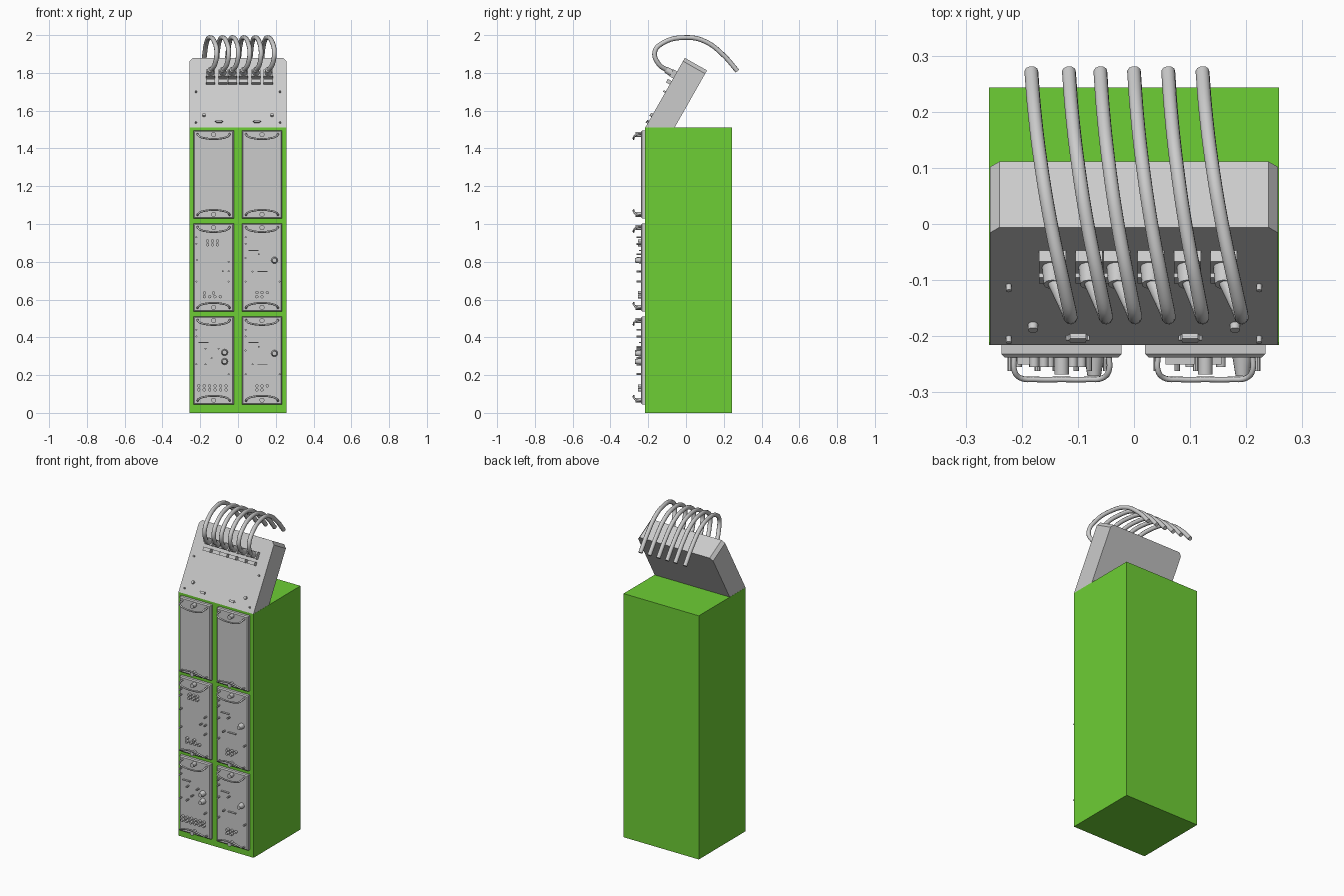
import bpy, bmesh, math
from mathutils import Vector, Matrix

if "Cube" in bpy.data.objects:
    bpy.data.objects.remove(bpy.data.objects["Cube"])


def material(name, rgb):
    m = bpy.data.materials.new(name)
    m.diffuse_color = (*rgb, 1)
    m.use_nodes = True
    m.node_tree.nodes["Principled BSDF"].inputs["Base Color"].default_value = m.diffuse_color
    return m


GREEN = material("cabinet green", (0.155, 0.62, 0.035))
GREY = material("light grey", (0.60, 0.60, 0.60))


def finish(name, bm, mat, matrix=None, smooth=False):
    bmesh.ops.recalc_face_normals(bm, faces=bm.faces)
    me = bpy.data.meshes.new(name)
    bm.to_mesh(me)
    bm.free()
    me.materials.append(mat)
    ob = bpy.data.objects.new(name, me)
    bpy.context.collection.objects.link(ob)
    if matrix:
        ob.matrix_world = matrix
    if smooth:
        bpy.context.view_layer.objects.active = ob
        bpy.ops.object.select_all(action='DESELECT')
        ob.select_set(True)
        bpy.ops.object.shade_smooth_by_angle(angle=math.radians(35))
    return ob


def add_box(bm, lo, hi):
    lo, hi = Vector(lo), Vector(hi)
    m = Matrix.Translation((lo + hi) / 2) @ Matrix.Diagonal((*(hi - lo), 1))
    return bmesh.ops.create_cube(bm, size=1, matrix=m)["verts"]


def add_peg(bm, x, z, y0, y1, r0, r1=None, sides=12):
    # round peg sticking out along -y from y0 to y1
    m = Matrix.Translation((x, (y0 + y1) / 2, z)) @ Matrix.Rotation(math.pi / 2, 4, 'X')
    bmesh.ops.create_cone(bm, cap_ends=True, segments=sides, radius1=r0,
                          radius2=r0 if r1 is None else r1, depth=abs(y1 - y0), matrix=m)


def tube(name, points, radius, mat, sides=3):
    cu = bpy.data.curves.new(name, 'CURVE')
    cu.dimensions = '3D'
    cu.bevel_depth = radius
    cu.bevel_resolution = sides
    cu.resolution_u = 6
    cu.use_fill_caps = True
    sp = cu.splines.new('BEZIER')
    sp.bezier_points.add(len(points) - 1)
    for bp, p in zip(sp.bezier_points, points):
        bp.co = p
        bp.handle_left_type = bp.handle_right_type = 'AUTO'
    cu.materials.append(mat)
    ob = bpy.data.objects.new(name, cu)
    bpy.context.collection.objects.link(ob)
    bpy.ops.object.select_all(action='DESELECT')
    bpy.context.view_layer.objects.active = ob
    ob.select_set(True)
    bpy.ops.object.convert(target='MESH')
    bpy.ops.object.shade_smooth_by_angle(angle=math.radians(50))


# cabinet body
bm = bmesh.new()
add_box(bm, (-0.258, -0.216, 0), (0.258, 0.243, 1.51))
finish("cabinet_body", bm, GREEN)

# front panels, two columns by three rows, with handles and screws
FRONT = -0.238
COLS = {"left": -0.129, "right": 0.127}
ROWS = {"lower": 0.045, "middle": 0.537, "upper": 1.029}
H = 0.466
for side, cx in COLS.items():
    for row, z0 in ROWS.items():
        bm = bmesh.new()
        add_box(bm, (cx - 0.107, FRONT, z0), (cx + 0.107, -0.21, z0 + H))
        edges = [e for e in bm.edges if sum(v.co.y < -0.23 for v in e.verts) == 2]
        bmesh.ops.bevel(bm, geom=edges, offset=0.006, segments=1, affect='EDGES')
        finish(f"panel_{row}_{side}", bm, GREY)
        for end, zc, s in (("top", z0 + H - 0.022, 1), ("bottom", z0 + 0.022, -1)):
            bm = bmesh.new()
            add_peg(bm, cx, zc, -0.23, -0.268, 0.013, sides=16)
            finish(f"screw_{row}_{side}_{end}", bm, GREY, smooth=True)
            half = [(0.084, -0.232, 0.004), (0.084, -0.262, 0.0), (0.074, -0.274, -0.010),
                    (0.045, -0.277, -0.019)]
            path = ([(cx - a, y, zc + s * h) for a, y, h in half]
                    + [(cx, -0.277, zc - s * 0.023)]
                    + [(cx + a, y, zc + s * h) for a, y, h in reversed(half)])
            tube(f"handle_{row}_{side}_{end}", path, 0.005, GREY, 2)

# panel controls: (buttons, small pins, cone knobs, thin shelves) in x, z
grid = lambda xs, zs: [(x, z) for x in xs for z in zs]
lamps_r = [0.10, 0.127, 0.155]
CONTROLS = {
    "middle_left": (grid([-0.161, -0.135, -0.109], [0.91, 0.89])
                    + [(-0.178, 0.635), (-0.130, 0.635)]
                    + grid([-0.178, -0.15, -0.122, -0.094], [0.615]),
                    [(-0.22, 0.93), (-0.22, 0.895), (-0.217, 0.81), (-0.22, 0.695),
                     (-0.05, 0.80), (-0.05, 0.75), (-0.05, 0.695), (-0.08, 0.75)], [], []),
    "middle_right": (grid(lamps_r, [0.637]) + grid(lamps_r[:2], [0.615]),
                     [(0.04, 0.93), (0.04, 0.895), (0.04, 0.82), (0.077, 0.748),
                      (0.22, 0.695), (0.04, 0.695), (0.11, 0.84)],
                     [(0.193, 0.808)], [(0.082, 0.86), (0.13, 0.748)]),
    "lower_left": (grid([-0.208 + 0.029 * i for i in range(6)], [0.143, 0.122]),
                   [(-0.22, 0.44), (-0.22, 0.405), (-0.172, 0.34), (-0.103, 0.34),
                    (-0.22, 0.257), (-0.172, 0.257), (-0.14, 0.29), (-0.05, 0.205)],
                   [(-0.071, 0.32), (-0.071, 0.272)], [(-0.182, 0.372)]),
    "lower_right": (grid(lamps_r, [0.143]) + grid(lamps_r[:2], [0.122]),
                    [(0.04, 0.44), (0.04, 0.405), (0.04, 0.33), (0.077, 0.257),
                     (0.22, 0.205), (0.04, 0.205), (0.11, 0.35)],
                    [(0.193, 0.315)], [(0.082, 0.372), (0.13, 0.257)]),
}
for name, (buttons, pins, knobs, shelves) in CONTROLS.items():
    bm = bmesh.new()
    for x, z in buttons:
        add_peg(bm, x, z, -0.235, -0.255, 0.0085)
    for x, z in pins:
        add_peg(bm, x, z, -0.235, -0.262, 0.005, sides=8)
    for x, z in knobs:
        add_peg(bm, x, z, -0.235, -0.271, 0.018, 0.012, sides=16)
    for x, z in shelves:
        add_box(bm, (x - 0.026, -0.25, z - 0.002), (x + 0.026, -0.235, z + 0.002))
    finish(f"controls_{name}", bm, GREY, smooth=True)

# tilted head box: local x across, y into the box, z up along its front face
HEAD = Matrix.Translation((0, -0.216, 1.51)) @ Matrix.Rotation(math.radians(-29.6), 4, 'X')
bm = bmesh.new()
outline = [(-0.257, 0), (0.257, 0), (0.257, 0.405), (0.24, 0.425), (-0.24, 0.425), (-0.257, 0.405)]
face = bm.faces.new([bm.verts.new((x, 0, z)) for x, z in outline])
ext = bmesh.ops.extrude_face_region(bm, geom=[face])["geom"]
bmesh.ops.translate(bm, vec=(0, 0.135, 0), verts=[v for v in ext if isinstance(v, bmesh.types.BMVert)])
finish("head_box", bm, GREY, HEAD)

# bolts and oblong latches on the head face
bm = bmesh.new()
for s in (-1, 1):
    for x, z, r in ((0.223, 0.217, 0.005), (0.18, 0.075, 0.009), (0.223, 0.03, 0.005)):
        add_peg(bm, s * x, z, 0.005, -0.012, r)
    v = add_box(bm, (s * 0.1 - 0.021, -0.01, 0.028), (s * 0.1 + 0.021, 0.005, 0.042))
    ed = {e for w in v for e in w.link_edges
          if abs(e.verts[0].co.y - e.verts[1].co.y) > 0.01}
    bmesh.ops.bevel(bm, geom=list(ed), offset=0.0065, segments=3, affect='EDGES')
finish("head_fasteners", bm, GREY, HEAD, True)

# cables with their sockets
STARTS = [-0.145, -0.08, -0.03, 0.03, 0.095, 0.16]
CREST = [-0.113, -0.05, 0.002, 0.062, 0.122, 0.192]
ENDS = [-0.183, -0.116, -0.06, 0.0, 0.061, 0.122]
for i, (xs, xc, xe) in enumerate(zip(STARTS, CREST, ENDS), 1):
    bm = bmesh.new()
    add_box(bm, (xs - 0.024, -0.023, 0.263), (xs + 0.024, 0.005, 0.284))
    add_box(bm, (xs - 0.024, -0.023, 0.300), (xs + 0.024, 0.005, 0.342))
    finish(f"socket_{i}", bm, GREY, HEAD)
    bm = bmesh.new()
    add_peg(bm, xs, 0.321, -0.02, -0.058, 0.019, 0.016, sides=16)
    finish(f"cable_boot_{i}", bm, GREY, HEAD, True)
    root = HEAD @ Vector((xs, -0.045, 0.321))
    mix = lambda t: xc + (xe - xc) * t
    path = [root, (xs + (xc - xs) * 0.75, -0.147, 1.85), (mix(0), -0.165, 1.912),
            (mix(0.12), -0.125, 1.957), (mix(0.5), 0.0, 1.987), (mix(0.74), 0.1, 1.967),
            (mix(0.91), 0.195, 1.897), (xe, 0.272, 1.81)]
    tube(f"cable_{i}", path, 0.0125, GREY, 3)
